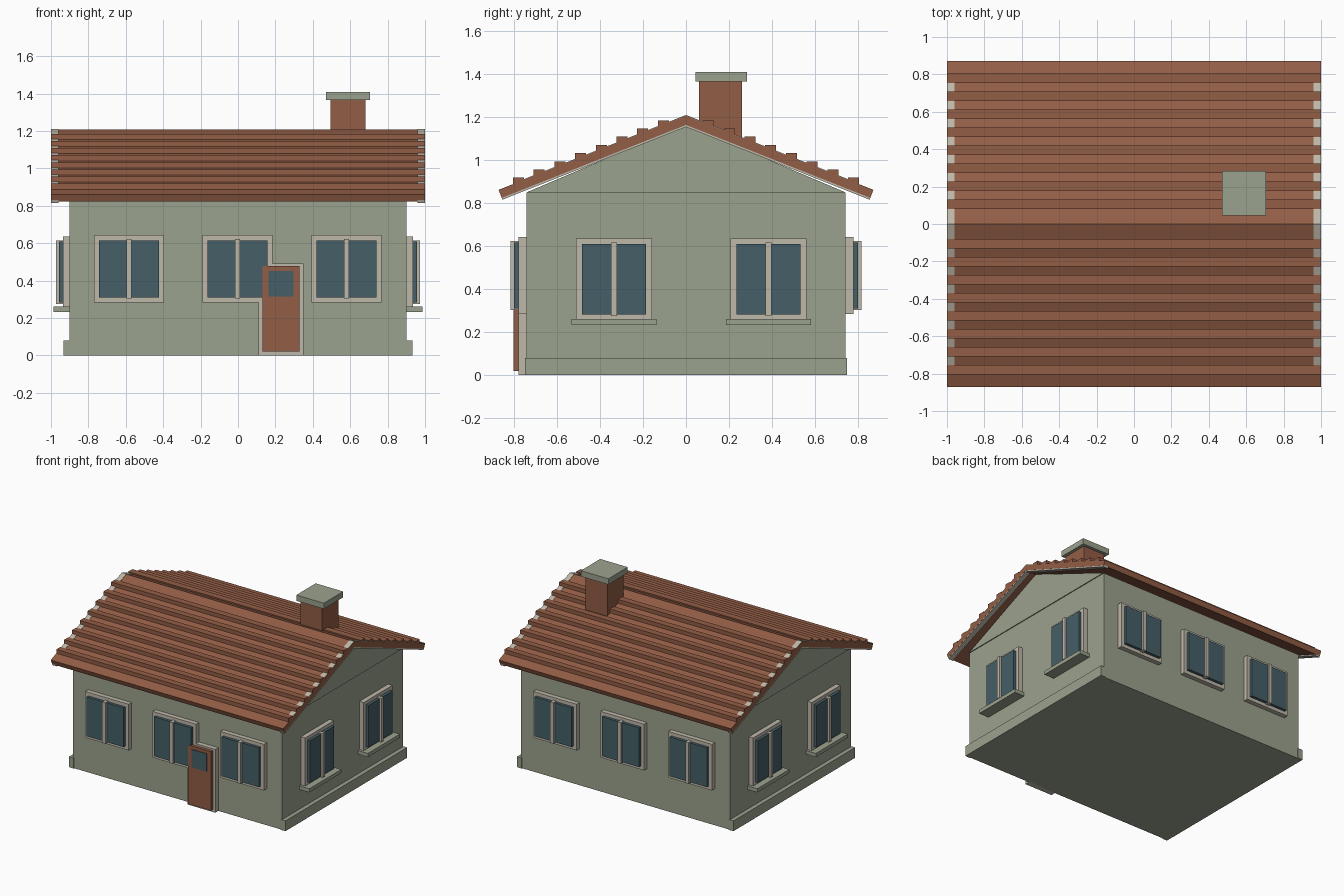
import bpy, bmesh, math
from mathutils import Matrix

old = bpy.data.objects.get("Cube")
if old:
    bpy.data.objects.remove(old)


def material(name, rgb):
    m = bpy.data.materials.new(name)
    m.use_nodes = True
    m.diffuse_color = (*rgb, 1)
    m.node_tree.nodes["Principled BSDF"].inputs["Base Color"].default_value = (*rgb, 1)
    return m


WALL = material("sage_render", (0.33, 0.36, 0.27))
BROWN = material("terracotta", (0.29, 0.11, 0.06))
GLASS = material("blue_grey_glass", (0.06, 0.115, 0.135))
TRIM = material("pale_trim", (0.52, 0.48, 0.40))


def finish(name, bm, mat, matrix=Matrix()):
    bm.transform(matrix)
    bmesh.ops.recalc_face_normals(bm, faces=bm.faces)
    mesh = bpy.data.meshes.new(name)
    bm.to_mesh(mesh)
    bm.free()
    mesh.materials.append(mat)
    obj = bpy.data.objects.new(name, mesh)
    bpy.context.collection.objects.link(obj)
    return obj


def box(name, x, y, z, mat, matrix=Matrix()):
    """Box between the given (low, high) ranges."""
    bm = bmesh.new()
    bmesh.ops.create_cube(bm, size=1)
    for v in bm.verts:
        v.co = [r[0] if c < 0 else r[1] for c, r in zip(v.co, (x, y, z))]
    return finish(name, bm, mat, matrix)


def prism(name, profile, x, mat):
    """Side profile of (y, z) points extruded along x."""
    bm = bmesh.new()
    face = bm.faces.new([bm.verts.new((x[0], y, z)) for y, z in profile])
    moved = bmesh.ops.extrude_face_region(bm, geom=[face])["geom"]
    bmesh.ops.translate(bm, vec=(x[1] - x[0], 0, 0),
                        verts=[g for g in moved if isinstance(g, bmesh.types.BMVert)])
    return finish(name, bm, mat)


HALF_X, HALF_Y, EAVE = 0.90, 0.742, 0.85

# Walls, gables and the plinths under the gable ends
box("walls", (-HALF_X, HALF_X), (-HALF_Y, HALF_Y), (0, EAVE), WALL)
prism("gable", [(-HALF_Y, EAVE), (HALF_Y, EAVE), (0, 1.165)], (-0.907, 0.907), WALL)
for side, sx in (("left", 1), ("right", -1)):
    box(f"{side}_plinth", sorted((sx * 0.89, sx * 0.932)), (-0.748, 0.748), (0, 0.08), WALL)

# Roof: two slabs with pale edge strips and flat-topped tile courses
RIDGE, ANGLE = 1.207, math.atan(0.396)
COS, SIN = math.cos(ANGLE), math.sin(ANGLE)
LENGTH = 0.872 / COS


def slope_profile(sign, length, top, bottom):
    corners = ((0, top), (length, top), (length, bottom), (0, bottom))
    return [(sign * (s * COS - d * SIN), RIDGE - s * SIN - d * COS) for s, d in corners]


for end, sy in (("front", -1), ("back", 1)):
    prism(f"{end}_roof_slab", slope_profile(sy, LENGTH, 0, 0.04), (-1, 1), BROWN)
    for side, sx in (("left", 1), ("right", -1)):
        span = sorted((sx * 0.96, sx * 0.999))
        prism(f"{end}_{side}_edge_strip", slope_profile(sy, 0.84, -0.003, 0.02), span, TRIM)
        prism(f"{end}_{side}_barge_strip", slope_profile(sy, LENGTH, 0.03, 0.049), span, TRIM)
    for i in range(8):
        y = 0.105 + 0.0963 * i
        z = RIDGE - 0.396 * y
        box(f"{end}_tile_course_{i + 1}", (-1, 1), sorted((sy * (y - 0.0255), sy * (y + 0.0255))),
            (z - 0.025, z + 0.02), BROWN)

# Chimney
box("chimney", (0.495, 0.682), (0.06, 0.26), (1.0, 1.365), BROWN)
box("chimney_cap", (0.47, 0.707), (0.045, 0.283), (1.365, 1.41), WALL)


# Windows are made facing the front on the plane y = 0, then turned onto a wall
def window(name, matrix, half, low, high, sill):
    rim = 0.027
    box(f"{name}_frame", (-half, half), (-0.036, 0.01), (low, high), TRIM, matrix)
    box(f"{name}_glass", (rim - half, half - rim), (-0.058, 0), (low + rim, high - rim),
        GLASS, matrix)
    box(f"{name}_mullion", (-0.014, 0.014), (-0.074, 0), (low + 0.02, high - 0.02), TRIM, matrix)
    if sill:
        box(f"{name}_sill", (-half - 0.021, half + 0.021), (-0.086, 0.01),
            (low - 0.023, low + 0.006), WALL, matrix)


for turn, long_wall, short_wall in ((0, "front", "left"), (math.pi, "back", "right")):
    spin = Matrix.Rotation(turn, 4, "Z")
    for i, x in enumerate((-0.583, -0.003, 0.58)):
        window(f"{long_wall}_window_{i + 1}", spin @ Matrix.Translation((x, -HALF_Y, 0)),
               0.187, 0.284, 0.643, False)
    quarter = spin @ Matrix.Rotation(math.pi / 2, 4, "Z")
    for i, y in enumerate((-0.335, 0.384)):
        window(f"{short_wall}_window_{i + 1}", quarter @ Matrix.Translation((y, -HALF_X, 0)),
               0.176, 0.256, 0.636, True)

# Front door
wall = Matrix.Translation((0.23, -HALF_Y, 0))
box("door_frame", (-0.12, 0.12), (-0.037, 0.01), (0, 0.492), TRIM, wall)
box("door", (-0.1, 0.1), (-0.061, 0), (0.02, 0.478), BROWN, wall)
box("door_glass", (-0.066, 0.066), (-0.066, -0.058), (0.315, 0.453), GLASS, wall)
